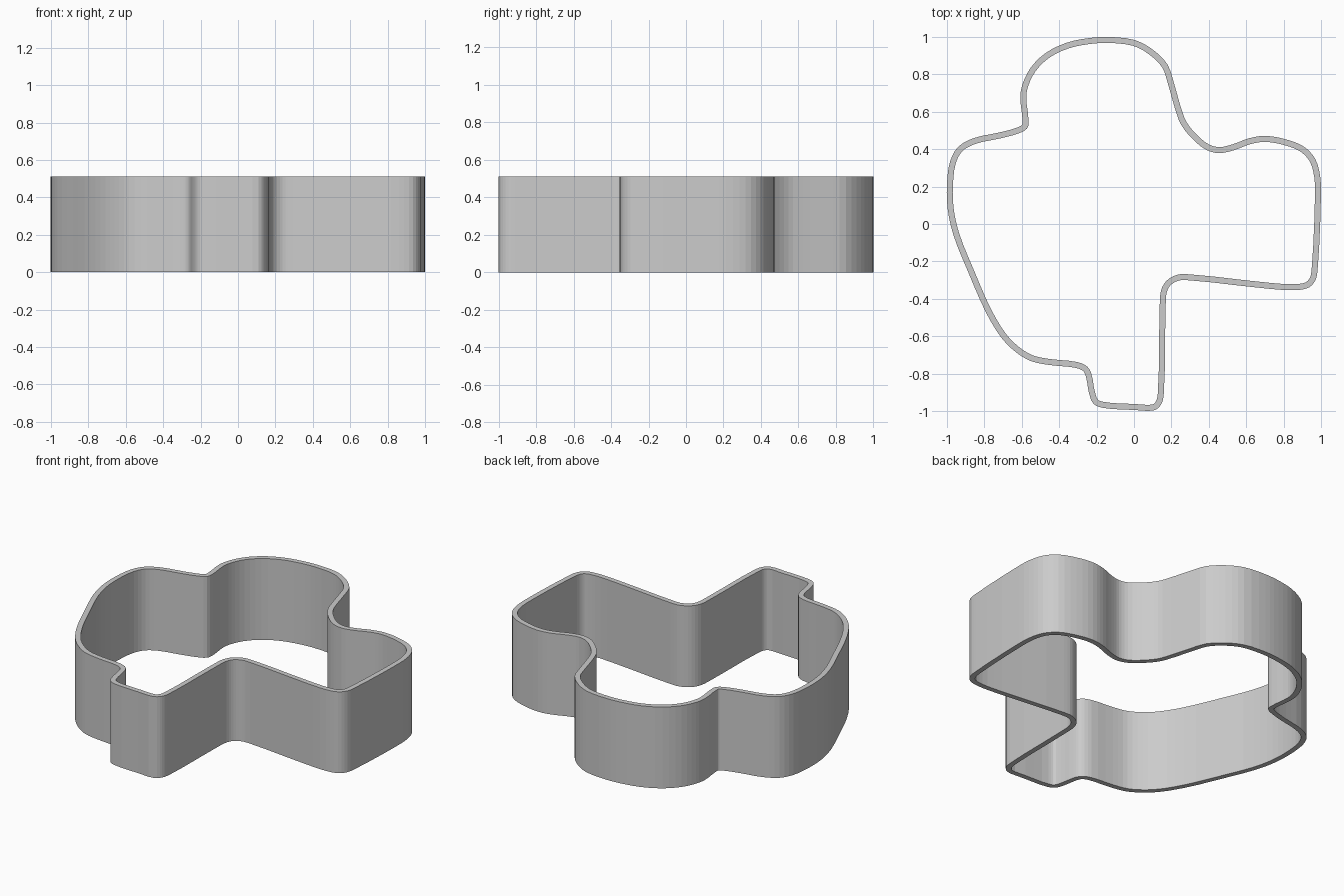
import bpy, bmesh
from mathutils import Vector

if "Cube" in bpy.data.objects:
    bpy.data.objects.remove(bpy.data.objects["Cube"])

HEIGHT = 0.512
HALF_WALL = 0.016
STEPS = 3

# Control points along the middle of the wall, clockwise from the top
PATH = [
    (-.14, .984), (0, .968), (.09, .92), (.165, .845), (.20, .743), (.235, .62),
    (.265, .54), (.325, .465), (.395, .41), (.457, .395), (.53, .41), (.62, .443),
    (.70, .455), (.805, .438), (.90, .40), (.955, .34), (.98, .25), (.983, .13),
    (.967, -.225), (.957, -.29), (.928, -.325), (.86, -.338), (.72, -.33),
    (.295, -.285), (.235, -.287), (.185, -.315), (.16, -.36), (.153, -.45),
    (.143, -.91), (.132, -.955), (.105, -.98), (0, -.978), (-.165, -.967),
    (-.205, -.95), (-.225, -.90), (-.242, -.81), (-.26, -.775), (-.305, -.754),
    (-.45, -.738), (-.548, -.717), (-.625, -.67), (-.695, -.60), (-.775, -.47),
    (-.87, -.255), (-.95, -.055), (-.98, .08), (-.984, .21), (-.968, .33),
    (-.93, .40), (-.855, .443), (-.72, .473), (-.63, .497), (-.585, .52),
    (-.58, .555), (-.592, .68), (-.58, .745), (-.54, .825), (-.465, .90),
    (-.358, .953), (-.24, .978),
]


def spline(points, steps):
    """Closed centripetal Catmull-Rom curve through the points."""
    pts = [Vector(p) for p in points]
    n, out = len(pts), []
    for i in range(n):
        a, b, c, d = (pts[(i + k) % n] for k in (-1, 0, 1, 2))
        t1 = (b - a).length ** .5
        t2 = t1 + (c - b).length ** .5
        t3 = t2 + (d - c).length ** .5
        for s in range(steps):
            t = t1 + (t2 - t1) * s / steps
            p = a.lerp(b, t / t1)
            q = b.lerp(c, (t - t1) / (t2 - t1))
            r = c.lerp(d, (t - t2) / (t3 - t2))
            p, q = p.lerp(q, t / t2), q.lerp(r, (t - t1) / (t3 - t1))
            out.append(p.lerp(q, (t - t1) / (t2 - t1)))
    return out


def offset(loop, dist):
    """Shift a closed clockwise loop outward, keeping the wall width at bends."""
    n, out = len(loop), []
    for i, p in enumerate(loop):
        e1 = (p - loop[i - 1]).normalized()
        e2 = (loop[(i + 1) % n] - p).normalized()
        n1, n2 = Vector((-e1.y, e1.x)), Vector((-e2.y, e2.x))
        m = (n1 + n2).normalized()
        out.append(p + m * dist / max(m.dot(n1), .6))
    return out


# Cutter wall: an extruded ring with flat rims and an open middle
centre = spline(PATH, STEPS)
outer, inner = offset(centre, HALF_WALL), offset(centre, -HALF_WALL)
bm = bmesh.new()
rings = [[bm.verts.new((p.x, p.y, z)) for p in loop]
         for loop, z in ((outer, 0), (outer, HEIGHT), (inner, HEIGHT), (inner, 0))]
for k in range(4):
    r0, r1 = rings[k], rings[(k + 1) % 4]
    for i in range(len(r0)):
        j = (i + 1) % len(r0)
        bm.faces.new((r0[i], r0[j], r1[j], r1[i]))
bmesh.ops.recalc_face_normals(bm, faces=bm.faces)
mesh = bpy.data.meshes.new("cutter_wall")
bm.to_mesh(mesh)
bm.free()
bpy.context.collection.objects.link(bpy.data.objects.new("cutter_wall", mesh))
